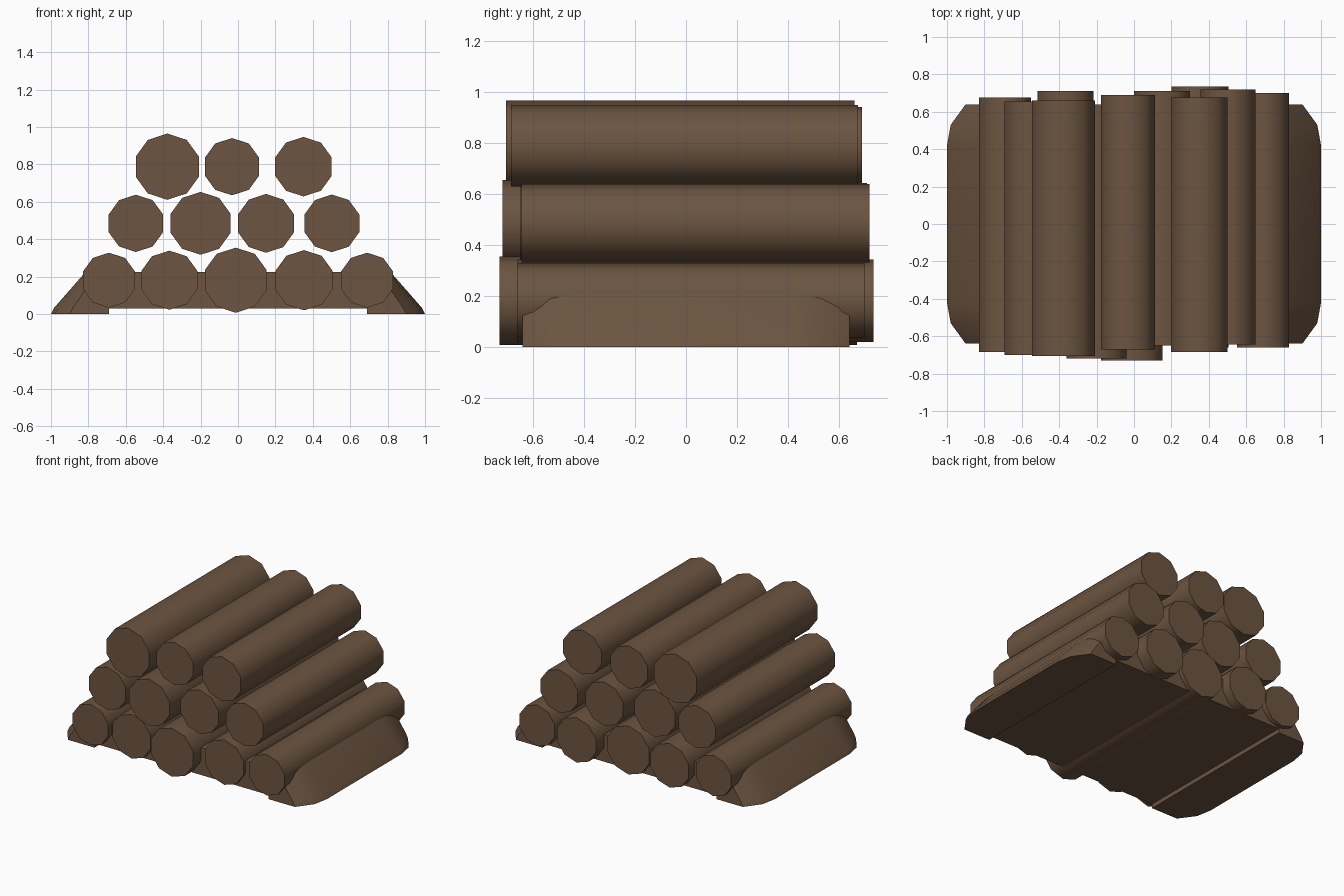
import bpy, bmesh, math

cube = bpy.data.objects.get("Cube")
if cube:
    bpy.data.objects.remove(cube, do_unlink=True)

bark = bpy.data.materials.new("bark_brown")
bark.use_nodes = True
colour = (0.15, 0.09, 0.052, 1)
bark.diffuse_color = colour
bark.node_tree.nodes["Principled BSDF"].inputs["Base Color"].default_value = colour


def prism(name, rings):
    """Skin a run of matching closed rings, cap both ends, smooth the soft edges."""
    bm = bmesh.new()
    loops = [[bm.verts.new(p) for p in ring] for ring in rings]
    for a, b in zip(loops, loops[1:]):
        for i in range(len(a)):
            j = (i + 1) % len(a)
            bm.faces.new((a[i], a[j], b[j], b[i]))
    bm.faces.new(loops[0])
    bm.faces.new(loops[-1])
    bmesh.ops.recalc_face_normals(bm, faces=bm.faces)
    mesh = bpy.data.meshes.new(name)
    bm.to_mesh(mesh)
    bm.free()
    mesh.materials.append(bark)
    obj = bpy.data.objects.new(name, mesh)
    bpy.context.collection.objects.link(obj)
    bpy.ops.object.select_all(action='DESELECT')
    obj.select_set(True)
    bpy.context.view_layer.objects.active = obj
    bpy.ops.object.shade_smooth_by_angle(angle=math.radians(40))
    return obj


def log(name, x, z, radius, front, back, sides=10):
    turns = [math.tau * i / sides for i in range(sides)]
    prism(name, [[(x + radius * math.sin(t), y, z + radius * math.cos(t))
                  for t in turns] for y in (front, back)])


# Stacked logs: x, radius, front end, back end
rows = {
    "bottom_log": (0.181, [(-0.69, 0.147, -0.685, 0.675), (-0.367, 0.158, -0.68, 0.71),
                           (-0.012, 0.174, -0.73, 0.67), (0.353, 0.161, -0.66, 0.735),
                           (0.69, 0.147, -0.66, 0.70)]),
    "middle_log": (0.485, [(-0.546, 0.153, -0.70, 0.655), (-0.2, 0.168, -0.72, 0.64),
                           (0.15, 0.157, -0.65, 0.71), (0.502, 0.154, -0.645, 0.72)]),
    "top_log": (0.788, [(-0.378, 0.177, -0.705, 0.66), (-0.032, 0.153, -0.67, 0.69),
                        (0.35, 0.159, -0.685, 0.675)]),
}
for row, (z, logs) in rows.items():
    for n, (x, radius, front, back) in enumerate(logs, 1):
        log(f"{row}_{n}", x, z, radius, front, back)

# Sloping base with rounded corners and a shallow recess underneath
stations = [(0.64, 0.90, 0.75), (0.53, 0.98, 0.80), (0.42, 1.0, 0.815)]
stations = [(-y, foot, top) for y, foot, top in stations] + stations[::-1]
rings = []
for y, foot, top in stations:
    half = [(0.69, 0.03), (0.69, 0), (foot, 0), (foot - 0.018, 0.035), (top, 0.225)]
    rings.append([(x, y, z) for x, z in half]
                 + [(-x, y, z) for x, z in reversed(half)])
prism("sloped_base", rings)
